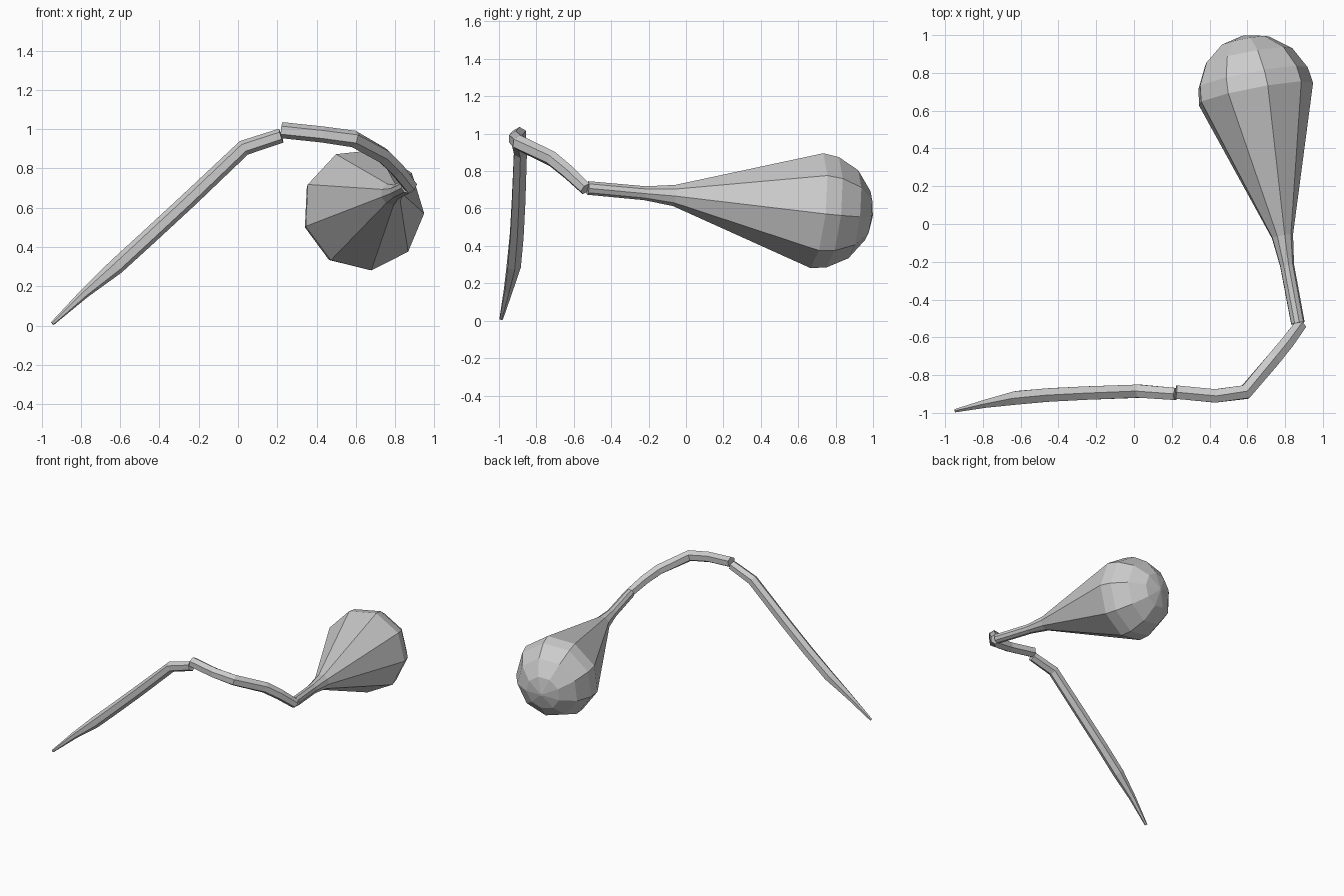
import bpy, bmesh, math
from mathutils import Vector

if "Cube" in bpy.data.objects:
    bpy.data.objects.remove(bpy.data.objects["Cube"])


def tube(name, stations, sides, ref):
    """Loft rings along (x, y, z, radius) stations; ref fixes the first corner."""
    bm = bmesh.new()
    pts = [Vector(s[:3]) for s in stations]
    rings = []
    for i, (p, s) in enumerate(zip(pts, stations)):
        t = Vector((0, 0, 0))
        if i > 0:
            t += (p - pts[i - 1]).normalized()
        if i < len(pts) - 1:
            t += (pts[i + 1] - p).normalized()
        t.normalize()
        u = (ref - t * ref.dot(t)).normalized()
        v = t.cross(u)
        ring = []
        for k in range(sides):
            a = 2 * math.pi * k / sides
            ring.append(bm.verts.new(p + (u * math.cos(a) + v * math.sin(a)) * s[3]))
        rings.append(ring)
    for a, b in zip(rings, rings[1:]):
        for k in range(sides):
            n = (k + 1) % sides
            bm.faces.new((a[k], a[n], b[n], b[k]))
    bm.faces.new(rings[0][::-1])
    bm.faces.new(rings[-1])
    bmesh.ops.recalc_face_normals(bm, faces=bm.faces)
    me = bpy.data.meshes.new(name)
    bm.to_mesh(me)
    bm.free()
    ob = bpy.data.objects.new(name, me)
    bpy.context.collection.objects.link(ob)
    return ob


up = Vector((0, 0, 1))

# Long stem rising from the pointed tip
tube("lower_stem", [
    (-0.945, -0.988, 0.010, 0.010),
    (-0.78, -0.95, 0.165, 0.025),
    (-0.62, -0.92, 0.300, 0.041),
    (-0.45, -0.905, 0.455, 0.041),
    (-0.25, -0.895, 0.640, 0.041),
    (0.03, -0.885, 0.905, 0.040),
    (0.22, -0.90, 0.967, 0.037),
], 6, up)

# Arched stem turning around the corner
tube("upper_stem", [
    (0.222, -0.89, 0.995, 0.041),
    (0.43, -0.91, 0.973, 0.041),
    (0.59, -0.89, 0.950, 0.043),
    (0.74, -0.715, 0.865, 0.042),
    (0.81, -0.63, 0.795, 0.040),
    (0.88, -0.535, 0.705, 0.036),
], 6, up)

# Neck flaring into a bulb with a hemispherical end
axis = Vector((-0.145, 0.755, -0.078)).normalized()
base, R = Vector((0.64, 0.69, 0.592)), 0.314
bulb = [
    (0.867, -0.525, 0.710, 0.037),
    (0.81, -0.22, 0.682, 0.038),
    (0.785, -0.065, 0.670, 0.058),
]
for deg in (0, 16, 40, 65, 88):
    a = math.radians(deg)
    bulb.append((*(base + axis * R * math.sin(a)), R * math.cos(a)))
phase = math.radians(76)
tube("bulb", bulb, 9, Vector((math.cos(phase), 0, math.sin(phase))))
